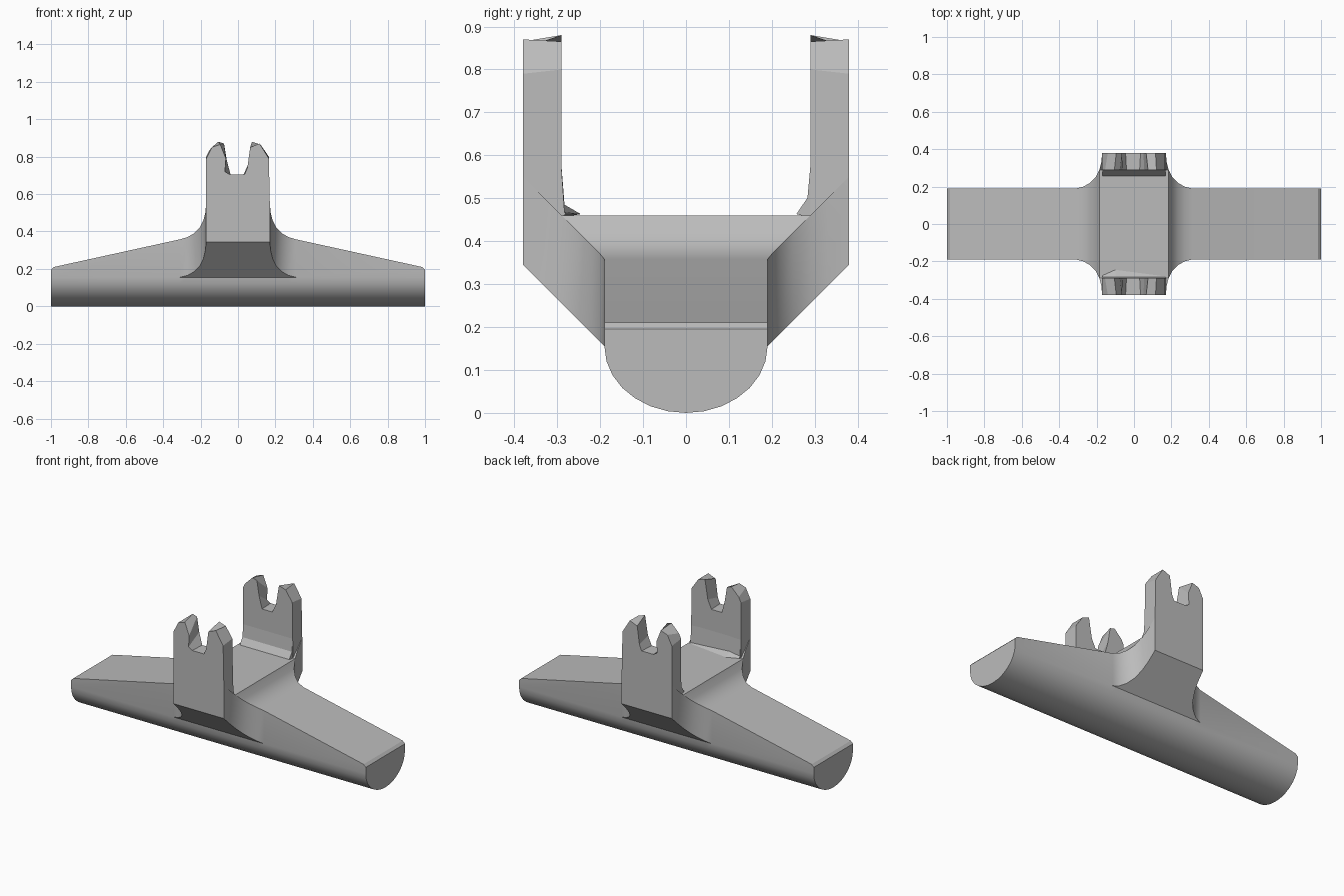
import bpy, bmesh, math

cube = bpy.data.objects.get("Cube")
if cube:
    bpy.data.objects.remove(cube, do_unlink=True)

grey = bpy.data.materials.new("plain grey")
grey.use_nodes = True
COLOUR = (0.5, 0.5, 0.5, 1)
grey.diffuse_color = COLOUR
grey.node_tree.nodes["Principled BSDF"].inputs["Base Color"].default_value = COLOUR


def loft(name, rings, smooth=True):
    """Join matching rings of points with quads and close both ends."""
    bm = bmesh.new()
    loops = [[bm.verts.new(p) for p in ring] for ring in rings]
    for a, b in zip(loops, loops[1:]):
        for i in range(len(a)):
            j = (i + 1) % len(a)
            bm.faces.new((a[i], a[j], b[j], b[i]))
    bm.faces.new(loops[0])
    bm.faces.new(loops[-1])
    bmesh.ops.remove_doubles(bm, verts=bm.verts, dist=0.0005)
    bmesh.ops.recalc_face_normals(bm, faces=bm.faces)
    mesh = bpy.data.meshes.new(name)
    bm.to_mesh(mesh)
    bm.free()
    mesh.materials.append(grey)
    obj = bpy.data.objects.new(name, mesh)
    bpy.context.collection.objects.link(obj)
    if smooth:
        bpy.ops.object.select_all(action='DESELECT')
        bpy.context.view_layer.objects.active = obj
        obj.select_set(True)
        bpy.ops.object.shade_smooth_by_angle(angle=math.radians(30))
    return obj


HALF, BELLY = 0.19, 0.155      # beam half depth, height of rounded underside
INNER, OUTER = 0.29, 0.38      # faces of the uprights


def section(x, top, flare):
    """Beam slice: rounded below, flaring outwards near the uprights."""
    rim = min(flare, INNER - HALF)
    side = [(HALF + rim, top + rim), (HALF + flare, top + flare),
            (HALF + flare, BELLY + flare), (HALF, BELLY)]
    belly = [(HALF * math.cos(a), BELLY * (1 - math.sin(a)))
             for a in (math.pi * k / 14 for k in range(1, 14))]
    pts = side + belly + [(-y, z) for y, z in reversed(side)]
    return [(x, y, z) for y, z in pts]


# Beam and central saddle, one loft along x
stations = [(1, 0.195, 0), (0.985, 0.21, 0), (0.31, 0.358, 0),
            (0.27, 0.36, 0.01), (0.235, 0.36, 0.03), (0.205, 0.36, 0.06),
            (0.185, 0.36, 0.1), (0.175, 0.36, 0.14), (0.17, 0.36, 0.19)]
right_half = [section(-x, top, f) for x, top, f in stations]
left_half = [section(x, top, f) for x, top, f in reversed(stations)]
loft("beam", right_half + left_half)

# Forked uprights: outer and inner outlines differ for the chipped prongs
outer_fork = [(-0.17, 0.79), (-0.14, 0.85), (-0.095, 0.865), (-0.065, 0.79),
              (-0.07, 0.72), (-0.045, 0.705), (0.035, 0.705), (0.05, 0.74),
              (0.065, 0.85), (0.115, 0.87), (0.165, 0.79)]
inner_fork = [(-0.17, 0.80), (-0.155, 0.83), (-0.105, 0.88), (-0.075, 0.87),
              (-0.06, 0.78), (-0.04, 0.705), (0.03, 0.705), (0.055, 0.76),
              (0.075, 0.88), (0.12, 0.865), (0.165, 0.80)]


def upright(name, side):
    rings = []
    for y, fork, foot in ((OUTER, outer_fork, 0.55), (INNER, inner_fork, 0.46)):
        outline = [(-0.17, foot)] + fork + [(0.17, foot)]
        rings.append([(x, side * y, z) for x, z in outline])
    loft(name, rings, smooth=False)


upright("front_upright", -1)
upright("back_upright", 1)


# Small wedges where the uprights meet the saddle
def wedge(name, side, ends):
    loft(name, [[(x, side * 0.292, 0.455), (x, side * toe, 0.463),
                 (x, side * 0.283, 0.463 + rise), (x, side * 0.292, 0.6)]
                for x, toe, rise in ends], smooth=False)


wedge("front_wedge", -1, [(-0.168, 0.275, 0.01), (-0.1, 0.245, 0.022), (0.168, 0.28, 0.005)])
wedge("back_wedge", 1, [(-0.168, 0.257, 0.038), (0.168, 0.257, 0.038)])
